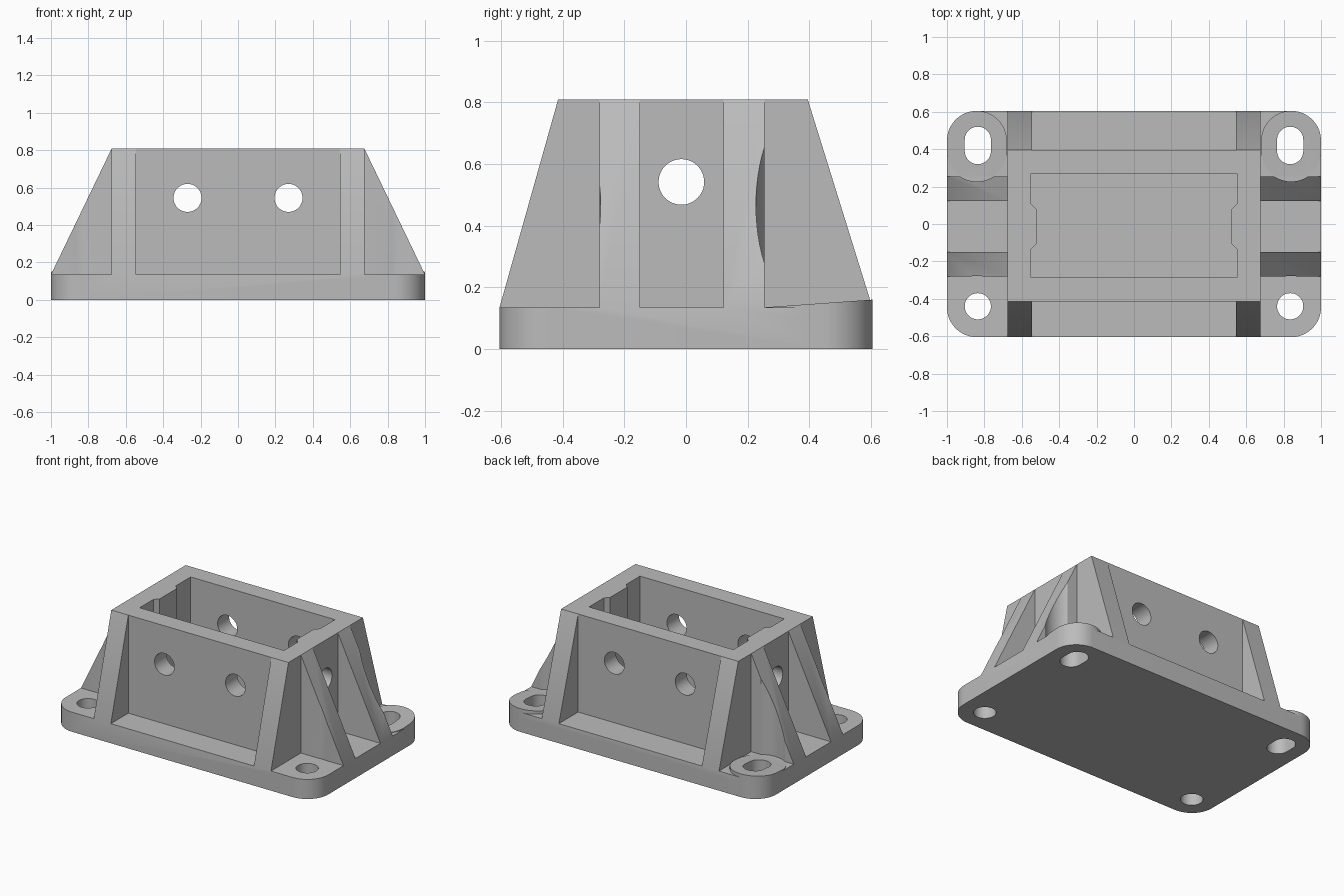
import bpy, bmesh
from math import sin, cos, pi, radians
from mathutils import Vector

default = bpy.data.objects.get("Cube")
if default:
    bpy.data.objects.remove(default, do_unlink=True)

grey = bpy.data.materials.new("plain grey")
grey.use_nodes = True
grey.diffuse_color = (0.5, 0.5, 0.5, 1)
grey.node_tree.nodes["Principled BSDF"].inputs["Base Color"].default_value = (0.5, 0.5, 0.5, 1)

TOP, DECK = 0.81, 0.135          # tower top, plate top
EX, EY = 1.0, 0.605              # plate half sizes
R = 0.16                         # plate corner radius
CX, CY = EX - R, EY - R          # corner centres


def prism(name, outline, axis, lo, hi):
    """Extrude a 2D outline along an axis: x uses (y, z), y uses (x, z), z uses (x, y)."""
    bm = bmesh.new()
    def place(a, b):
        return {"x": (lo, a, b), "y": (a, lo, b), "z": (a, b, lo)}[axis]
    face = bm.faces.new([bm.verts.new(place(a, b)) for a, b in outline])
    ext = bmesh.ops.extrude_face_region(bm, geom=[face])
    step = Vector([hi - lo if axis == c else 0 for c in "xyz"])
    bmesh.ops.translate(bm, vec=step, verts=[g for g in ext["geom"] if isinstance(g, bmesh.types.BMVert)])
    bmesh.ops.recalc_face_normals(bm, faces=bm.faces)
    mesh = bpy.data.meshes.new(name)
    bm.to_mesh(mesh)
    bm.free()
    mesh.materials.append(grey)
    obj = bpy.data.objects.new(name, mesh)
    bpy.context.collection.objects.link(obj)
    return obj


def rect(a0, a1, b0, b1):
    return [(a0, b0), (a1, b0), (a1, b1), (a0, b1)]


def arc(cx, cy, r, start, sweep, n):
    return [(cx + r * cos(start + sweep * i / n), cy + r * sin(start + sweep * i / n)) for i in range(n + 1)]


def circle(cx, cy, r):
    return arc(cx, cy, r, 0, 2 * pi, 48)[:-1]


def stadium(cx, y0, y1, r):
    return arc(cx, y1, r, 0, pi, 32) + arc(cx, y0, r, pi, pi, 32)


def combine(target, tool, operation):
    mod = target.modifiers.new("combine", "BOOLEAN")
    mod.operation, mod.object, mod.solver = operation, tool, "EXACT"
    bpy.context.view_layer.objects.active = target
    bpy.ops.object.modifier_apply(modifier=mod.name)
    bpy.data.objects.remove(tool, do_unlink=True)


# Tower block
BX, BY0, BY1 = 0.675, -0.415, 0.395
mount = prism("flanged_box_mount", rect(-BX, BX, BY0, BY1), "z", 0.05, TOP)


def rib_profile(wall, edge):
    inner = wall * 0.9
    return [(inner, TOP), (wall, TOP), (edge, DECK), (edge * 0.96, 0.08), (inner, 0.08)]


# Sloping ribs on all four sides
for s in (-1, 1):
    for wall, edge in ((BY0, -EY), (BY1, EY)):
        x0, x1 = sorted((s * 0.545, s * BX))
        combine(mount, prism("end_rib", rib_profile(wall, edge), "x", x0, x1), "UNION")
    for y0, y1 in ((-0.28, -0.15), (0.122, 0.255)):
        combine(mount, prism("side_rib", rib_profile(s * BX, s * EX), "y", y0, y1), "UNION")

# Bolt head clearance above the mounting holes
for s in (-1, 1):
    combine(mount, prism("slot_clearance", stadium(s * CX, 0.39, CY, 0.163), "z", 0, 1), "DIFFERENCE")
    combine(mount, prism("hole_clearance", circle(s * CX, -0.44, 0.163), "z", 0, 1), "DIFFERENCE")

# Rounded base plate
corners = []
for i, (sx, sy) in enumerate(((1, 1), (-1, 1), (-1, -1), (1, -1))):
    corners += arc(sx * CX, sy * CY, R, i * pi / 2, pi / 2, 16)
combine(mount, prism("base_plate", corners, "z", 0, DECK), "UNION")

# Gently tilted pads around the back slots
for s in (-1, 1):
    pad = prism("slot_pad", stadium(s * CX, 0.39, CY, R), "z", 0.1, 0.2)
    for v in pad.data.vertices:
        if v.co.z > 0.15:
            v.co.z = DECK + (v.co.y - 0.255) * 0.0714
    combine(mount, pad, "UNION")

# Central pocket with a shallow boss on each end wall
pocket = [(0.55, -0.285), (0.55, -0.135), (0.522, -0.107), (0.522, 0.08), (0.55, 0.108), (0.55, 0.27)]
pocket += [(-x, y) for x, y in reversed(pocket)]
combine(mount, prism("pocket", pocket, "z", DECK, 1), "DIFFERENCE")

# Mounting holes, wall holes and end holes
for s in (-1, 1):
    combine(mount, prism("slot", stadium(s * 0.835, 0.39, 0.45, 0.07), "z", -1, 1), "DIFFERENCE")
    combine(mount, prism("round_hole", circle(s * 0.835, -0.44, 0.07), "z", -1, 1), "DIFFERENCE")
    combine(mount, prism("wall_hole", circle(s * 0.27, 0.545, 0.075), "y", -1, 1), "DIFFERENCE")
combine(mount, prism("end_hole", circle(-0.015, 0.542, 0.074), "x", -2, 2), "DIFFERENCE")

# Smooth the round surfaces, keep hard edges
bpy.ops.object.select_all(action="DESELECT")
mount.select_set(True)
bpy.context.view_layer.objects.active = mount
bpy.ops.object.shade_smooth_by_angle(angle=radians(30))
